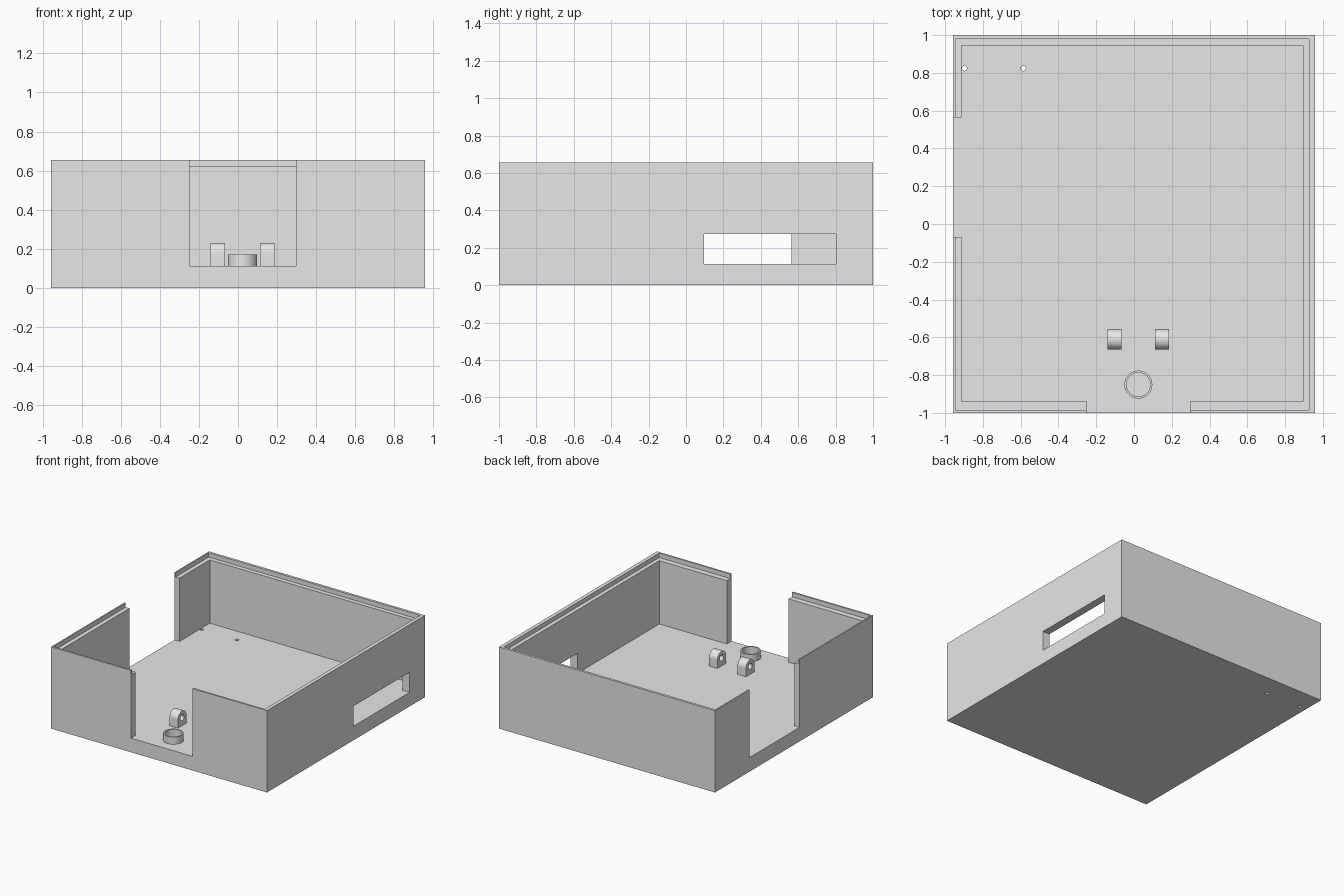
import bpy
import bmesh
import math

cube = bpy.data.objects.get("Cube")
if cube:
    bpy.data.objects.remove(cube, do_unlink=True)

grey = bpy.data.materials.new("light_grey")
grey.use_nodes = True
grey.diffuse_color = (0.8, 0.8, 0.8, 1)
grey.node_tree.nodes["Principled BSDF"].inputs["Base Color"].default_value = (0.8, 0.8, 0.8, 1)

HEIGHT, LEDGE, FLOOR = 0.655, 0.62, 0.113
HALF_X = 0.957
ABOVE = HEIGHT + 0.1


def make(name, bm):
    bmesh.ops.recalc_face_normals(bm, faces=bm.faces)
    mesh = bpy.data.meshes.new(name)
    bm.to_mesh(mesh)
    bm.free()
    ob = bpy.data.objects.new(name, mesh)
    bpy.context.collection.objects.link(ob)
    mesh.materials.append(grey)
    return ob


def box(name, x, y, z):
    bm = bmesh.new()
    bmesh.ops.create_cube(bm, size=1)
    for v in bm.verts:
        for axis, (low, high) in enumerate((x, y, z)):
            v.co[axis] = low if v.co[axis] < 0 else high
    return make(name, bm)


def cylinder(name, centre, radius, depth, along_x=False):
    bm = bmesh.new()
    bmesh.ops.create_cone(bm, cap_ends=True, segments=48, radius1=radius,
                          radius2=radius, depth=depth)
    ob = make(name, bm)
    ob.location = centre
    if along_x:
        ob.rotation_euler.y = math.pi / 2
    return ob


def cut(target, cutter):
    cutter.hide_render = True
    mod = target.modifiers.new("cut", "BOOLEAN")
    mod.operation = "DIFFERENCE"
    mod.solver = "EXACT"
    mod.object = cutter
    bpy.ops.object.select_all(action="DESELECT")
    target.select_set(True)
    bpy.context.view_layer.objects.active = target
    bpy.ops.object.modifier_apply(modifier=mod.name)
    bpy.data.objects.remove(cutter, do_unlink=True)


def smooth(ob):
    bpy.ops.object.select_all(action="DESELECT")
    ob.select_set(True)
    bpy.context.view_layer.objects.active = ob
    bpy.ops.object.shade_smooth_by_angle(angle=math.radians(30))


# Open tray with a stepped rim
tray = box("enclosure_tray", (-HALF_X, HALF_X), (-1, 1), (0, HEIGHT))
cut(tray, box("cavity", (-0.912, 0.895), (-0.94, 0.945), (FLOOR, ABOVE)))
cut(tray, box("rim_step", (-0.946, 0.927), (-0.985, 0.98), (LEDGE, ABOVE)))

# Front doorway, side doorway and side slot
cut(tray, box("front_opening", (-0.248, 0.296), (-1.1, -0.9), (FLOOR, ABOVE)))
cut(tray, box("side_opening", (-1.1, -0.85), (-0.07, 0.563), (FLOOR, ABOVE)))
cut(tray, box("side_slot", (0.8, 1.1), (0.097, 0.803), (FLOOR, 0.273)))

# Small screw holes through the floor
for x in (-0.898, -0.586):
    cut(tray, cylinder("screw_hole", (x, 0.824, 0.05), 0.013, 0.3))
smooth(tray)

# Round-topped lugs with a cross hole
LUG_Y, LUG_Z, LUG_R = -0.611, 0.177, 0.054
for name, x in (("right_lug", -0.1035), ("left_lug", 0.149)):
    bm = bmesh.new()
    outline = [(LUG_Y + LUG_R, FLOOR)]
    for i in range(25):
        a = math.pi * i / 24
        outline.append((LUG_Y + LUG_R * math.cos(a), LUG_Z + LUG_R * math.sin(a)))
    outline.append((LUG_Y - LUG_R, FLOOR))
    face = bm.faces.new([bm.verts.new((x - 0.037, y, z)) for y, z in outline])
    grown = bmesh.ops.extrude_face_region(bm, geom=[face])
    for v in grown["geom"]:
        if isinstance(v, bmesh.types.BMVert):
            v.co.x += 0.074
    # keep the starting cap so the lug stays closed
    if not face.is_valid or not any(all(v.co.x < x for v in f.verts) for f in bm.faces):
        bmesh.ops.holes_fill(bm, edges=bm.edges)
    lug = make(name, bm)
    cut(lug, cylinder("lug_hole", (x, LUG_Y, LUG_Z), 0.024, 0.2, along_x=True))
    smooth(lug)

# Thin locating ring
ring = cylinder("locating_ring", (0.023, -0.85, (FLOOR + 0.17) / 2), 0.074, 0.17 - FLOOR)
cut(ring, cylinder("ring_bore", (0.023, -0.85, 0.15), 0.063, 0.3))
smooth(ring)
